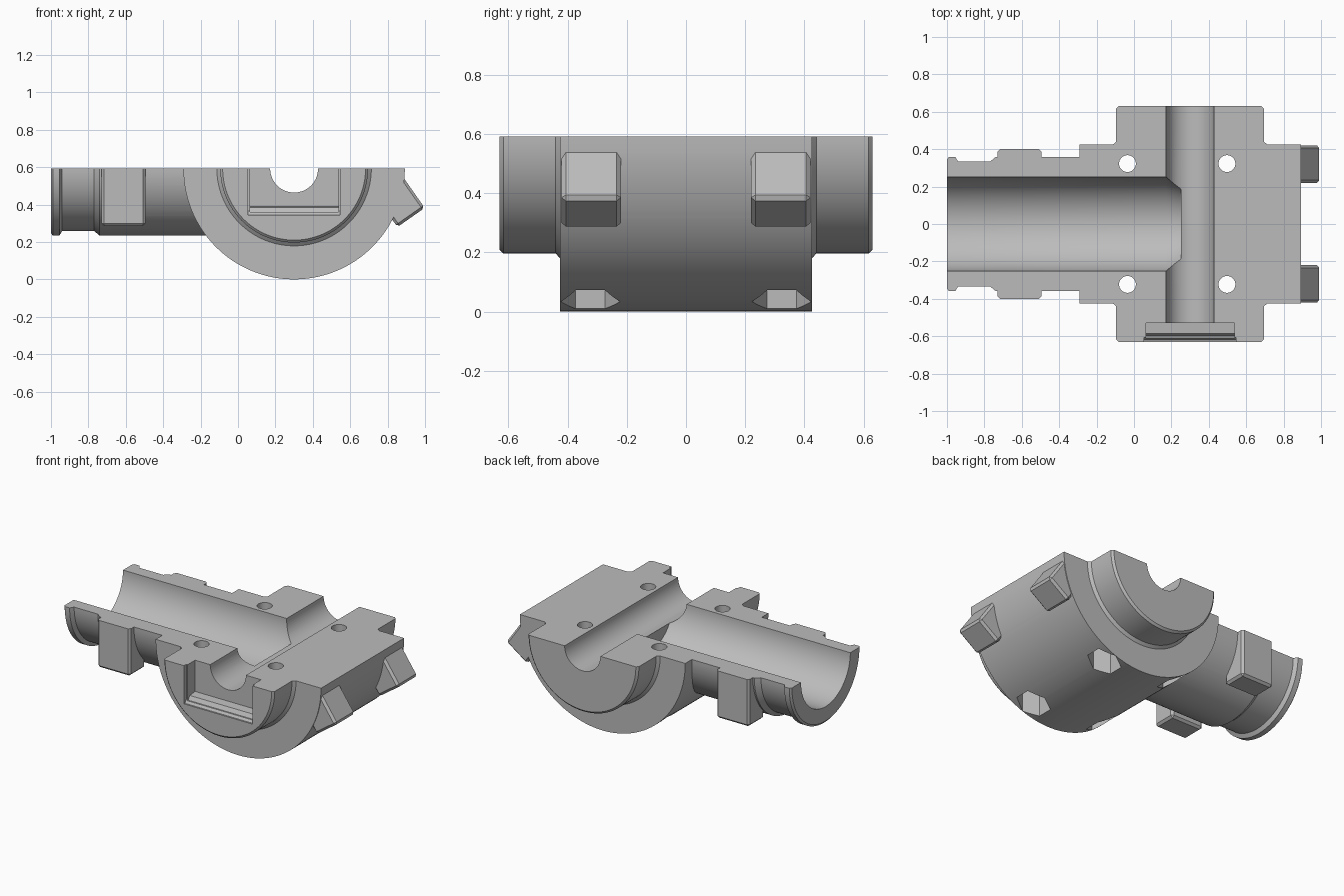
import bpy, bmesh, math
from mathutils import Matrix, Vector

cube = bpy.data.objects.get("Cube")
if cube:
    bpy.data.objects.remove(cube, do_unlink=True)

H = 0.592      # height of the parting plane and of both main axes
CX = 0.3       # centre of the wide cross body
SEG = 128

grey = bpy.data.materials.new("plain_grey")
grey.use_nodes = True
grey.diffuse_color = (0.5, 0.5, 0.5, 1)
grey.node_tree.nodes["Principled BSDF"].inputs["Base Color"].default_value = (0.5, 0.5, 0.5, 1)


def make(name, bm):
    bmesh.ops.recalc_face_normals(bm, faces=bm.faces)
    mesh = bpy.data.meshes.new(name)
    bm.to_mesh(mesh)
    bm.free()
    obj = bpy.data.objects.new(name, mesh)
    bpy.context.collection.objects.link(obj)
    mesh.materials.append(grey)
    return obj


def lathe(name, profile, axis, origin, seg=SEG):
    """Closed solid of revolution; profile is (distance along axis, radius)."""
    a = Vector(axis)
    u = Vector((0, 1, 0)) if a.x else Vector((1, 0, 0))
    v = a.cross(u)
    bm = bmesh.new()
    rings = []
    for t, r in profile:
        angles = [2 * math.pi * i / seg for i in range(seg)]
        rings.append([bm.verts.new(Vector(origin) + a * t + (u * math.cos(k) + v * math.sin(k)) * r)
                      for k in angles])
    for p, q in zip(rings, rings[1:]):
        for i in range(seg):
            j = (i + 1) % seg
            bm.faces.new((p[i], p[j], q[j], q[i]))
    bm.faces.new(rings[0])
    bm.faces.new(rings[-1])
    return make(name, bm)


def box(name, centre, size, tilt=0, bevel=0):
    bm = bmesh.new()
    bmesh.ops.create_cube(bm, size=1)
    bmesh.ops.scale(bm, vec=size, verts=bm.verts)
    if bevel:
        bmesh.ops.bevel(bm, geom=bm.edges[:], offset=bevel, segments=1, affect='EDGES')
    bm.transform(Matrix.Translation(centre) @ Matrix.Rotation(tilt, 4, 'Y'))
    return make(name, bm)


def prism(name, points, x0, x1):
    """Extrude a (y, z) outline along x."""
    bm = bmesh.new()
    face = bm.faces.new([bm.verts.new((x0, y, z)) for y, z in points])
    ext = bmesh.ops.extrude_face_region(bm, geom=[face])["geom"]
    bmesh.ops.translate(bm, vec=(x1 - x0, 0, 0),
                        verts=[g for g in ext if isinstance(g, bmesh.types.BMVert)])
    return make(name, bm)


def combine(target, tool, operation):
    mod = target.modifiers.new(operation, 'BOOLEAN')
    mod.operation = operation
    mod.solver = 'EXACT'
    mod.object = tool
    bpy.context.view_layer.objects.active = target
    bpy.ops.object.modifier_apply(modifier=mod.name)
    bpy.data.objects.remove(tool, do_unlink=True)


# Wide cross body with a stepped barrel at each end
half = [(0.425, 0.592), (0.425, 0.413), (0.44, 0.395), (0.617, 0.395), (0.63, 0.382)]
body = lathe("mould_half", [(-t, r) for t, r in reversed(half)] + half, (0, 1, 0), (CX, 0, H))

# Long neck with an end flange
neck = [(-1, 0.345), (-0.99, 0.358), (-0.955, 0.358), (-0.94, 0.333), (-0.77, 0.333),
        (-0.74, 0.358), (0.2, 0.358)]
combine(body, lathe("neck", neck, (1, 0, 0), (0, 0, H)), 'UNION')

# Clamp lugs on the neck and on the body
for s in (-1, 1):
    lug = box("neck_lug", (-0.612, s * 0.32, 0.485), (0.235, 0.16, 0.4), bevel=0.014)
    combine(body, lug, 'UNION')
    lug = box("body_lug", (0.865, s * 0.32, 0.417), (0.178, 0.2, 0.21),
              tilt=math.radians(-35), bevel=0.014)
    combine(body, lug, 'UNION')

# Flat parting face
combine(body, box("top_cutter", (0, 0, H + 0.5), (3, 3, 1)), 'DIFFERENCE')

# Neck bore with a tapered end, and the cross bore
bore = [(-1.1, 0.252), (0.17, 0.252), (0.25, 0.222)]
combine(body, lathe("neck_bore", bore, (1, 0, 0), (0, 0, H)), 'DIFFERENCE')
cross = [(-0.7, 0.128), (0.7, 0.128)]
combine(body, lathe("cross_bore", cross, (0, 1, 0), (CX, 0, H), 64), 'DIFFERENCE')

# Stepped pocket in the front barrel
step = [(-0.7, 0.36), (-0.6, 0.36), (-0.585, 0.385), (-0.53, 0.39), (-0.53, 0.7), (-0.7, 0.7)]
combine(body, prism("pocket", step, CX - 0.236, CX + 0.236), 'DIFFERENCE')
lip = [(-0.7, 0.345), (-0.62, 0.345), (-0.606, 0.365), (-0.606, 0.7), (-0.7, 0.7)]
combine(body, prism("pocket_lip", lip, CX - 0.246, CX + 0.246), 'DIFFERENCE')

# Bolt holes with hexagonal nut recesses underneath
for x in (-0.035, 0.497):
    for y in (-0.323, 0.323):
        hole = lathe("bolt_hole", [(-0.2, 0.045), (0.8, 0.045)], (0, 0, 1), (x, y, 0), 32)
        combine(body, hole, 'DIFFERENCE')
        nut = lathe("nut_recess", [(-0.2, 0.1), (0.2, 0.1)], (0, 0, 1), (x, y, 0), 6)
        nut.data.transform(Matrix.Translation((x, y, 0)) @ Matrix.Rotation(math.pi / 2, 4, 'Z')
                           @ Matrix.Translation((-x, -y, 0)))
        combine(body, nut, 'DIFFERENCE')

# One colour, smooth curves with sharp edges
body.data.materials.clear()
body.data.materials.append(grey)
bpy.ops.object.select_all(action='DESELECT')
body.select_set(True)
bpy.context.view_layer.objects.active = body
bpy.ops.object.shade_smooth_by_angle(angle=math.radians(25))
